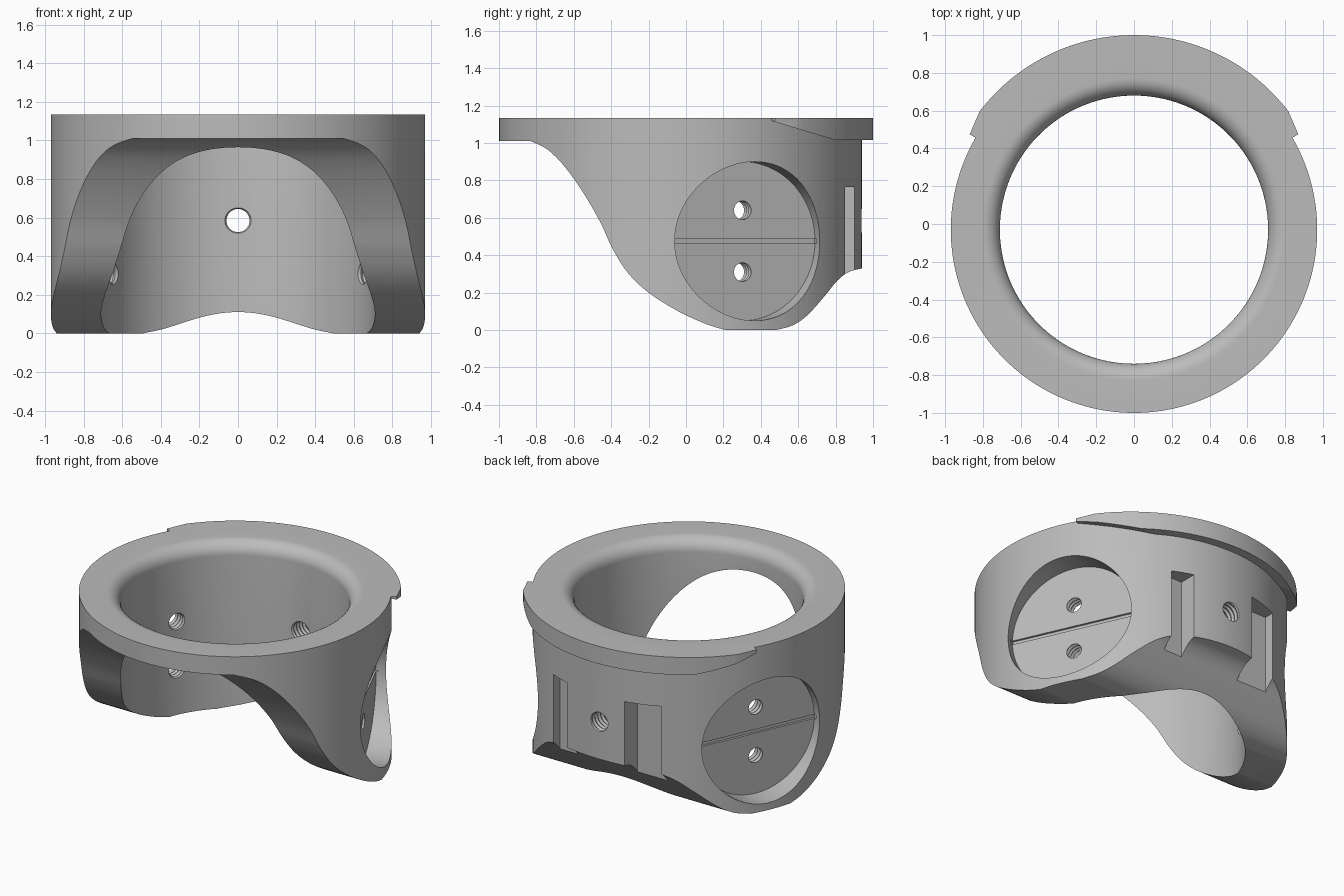
import bpy, bmesh, math
from mathutils import Matrix, Vector

if "Cube" in bpy.data.objects:
    bpy.data.objects.remove(bpy.data.objects["Cube"])

AXIS_Y = -0.03            # the ring is centred slightly forward
OUTER, INNER, TOP = 0.97, 0.71, 1.135
FLANGE_R = 1.03

grey = bpy.data.materials.new("plain_grey")
grey.use_nodes = True
colour = (0.5, 0.5, 0.5, 1)
grey.diffuse_color = colour
grey.node_tree.nodes["Principled BSDF"].inputs["Base Color"].default_value = colour


def finish(name, bm, matrix=Matrix()):
    bmesh.ops.recalc_face_normals(bm, faces=bm.faces)
    bm.transform(matrix)
    mesh = bpy.data.meshes.new(name)
    bm.to_mesh(mesh)
    bm.free()
    obj = bpy.data.objects.new(name, mesh)
    bpy.context.collection.objects.link(obj)
    return obj


def prism(name, points, direction):
    """Extrude a closed outline of 3D points."""
    bm = bmesh.new()
    face = bm.faces.new([bm.verts.new(p) for p in points])
    new = bmesh.ops.extrude_face_region(bm, geom=[face])["geom"]
    verts = [g for g in new if isinstance(g, bmesh.types.BMVert)]
    bmesh.ops.translate(bm, verts=verts, vec=direction)
    return finish(name, bm)


def side_prism(name, outline):
    return prism(name, [(-1.2, y, z) for y, z in outline], (2.4, 0, 0))


def lathe(name, profile, segments, matrix, closed=False):
    """Turn (radius, height) points about local z."""
    bm = bmesh.new()
    rings = []
    for r, z in profile:
        rings.append([bm.verts.new((r * math.cos(a), r * math.sin(a), z))
                      for a in (math.tau * i / segments for i in range(segments))])
    pairs = list(zip(rings, rings[1:]))
    if closed:
        pairs.append((rings[-1], rings[0]))
    else:
        bm.faces.new(rings[0])
        bm.faces.new(rings[-1])
    for low, high in pairs:
        for i in range(segments):
            j = (i + 1) % segments
            bm.faces.new((low[i], low[j], high[j], high[i]))
    return finish(name, bm, matrix)


def box(name, low, high, matrix=Matrix()):
    bm = bmesh.new()
    bmesh.ops.create_cube(bm, size=1)
    low, high = Vector(low), Vector(high)
    for v in bm.verts:
        v.co = (low + high) / 2 + v.co * (high - low)
    return finish(name, bm, matrix)


def combine(obj, other, operation):
    mod = obj.modifiers.new(operation, "BOOLEAN")
    mod.object, mod.operation, mod.solver = other, operation, "EXACT"
    bpy.context.view_layer.objects.active = obj
    bpy.ops.object.modifier_apply(modifier=mod.name)
    bpy.data.objects.remove(other)


def outward(degrees, height):
    """Frame on the ring axis: local z points outward, local y points up."""
    a = math.radians(degrees)
    c, s = math.cos(a), math.sin(a)
    return Matrix(((-s, 0, c, 0), (c, 0, s, AXIS_Y), (0, 1, 0, height), (0, 0, 0, 1)))


def smooth_path(points, steps=6):
    """Catmull-Rom curve through 2D points."""
    pts = [Vector(p) for p in points]
    pts = [pts[0]] + pts + [pts[-1]]
    path = []
    for a, b, c, d in zip(pts, pts[1:], pts[2:], pts[3:]):
        for i in range(steps):
            t = i / steps
            path.append(0.5 * (2 * b + (c - a) * t + (2 * a - 5 * b + 4 * c - d) * t ** 2
                               + (3 * b - a - 3 * c + d) * t ** 3))
    return [tuple(p) for p in path] + [tuple(pts[-1])]


def threaded_hole(degrees, height, radius, start, end, pitch=0.03):
    count = int((end - start) / pitch * 2)
    profile = [(radius + (0.006 if i % 2 else -0.003), start + i * pitch / 2)
               for i in range(count + 1)]
    return lathe("hole_cutter", profile, 32, outward(degrees, height))


# Ring body with a rounded lip at the top of the bore
lip = 0.09
fillet = [(INNER + lip - lip * math.cos(a), TOP - lip + lip * math.sin(a))
          for a in (math.pi / 2 * i / 10 for i in range(11))]
body = lathe("ring_body", [(OUTER, -0.1), (INNER, -0.1)] + fillet + [(OUTER, TOP)],
             160, Matrix.Translation((0, AXIS_Y, 0)), closed=True)

# Swept lower edge: high arch in front, low cheeks, shallow arch behind
front_curve = smooth_path([(-0.83, 1.01), (-0.74, 0.965), (-0.65, 0.875), (-0.55, 0.735),
                           (-0.46, 0.58), (-0.39, 0.43), (-0.31, 0.305), (-0.2, 0.2),
                           (-0.05, 0.105), (0.1, 0.035), (0.21, 0)])
back_curve = smooth_path([(0.48, 0), (0.57, 0.025), (0.65, 0.08), (0.74, 0.18),
                          (0.81, 0.265), (0.87, 0.31), (0.94, 0.33)])
combine(body, side_prism("body_envelope", [(-1.2, 1.01)] + front_curve + back_curve
                         + [(1.2, 0.33), (1.2, 1.5), (-1.2, 1.5)]), "INTERSECT")

# Rear flange with ramped ends
def arc(radius, start, end, n=60):
    return [(radius * math.cos(math.radians(start + (end - start) * i / n)),
             AXIS_Y + radius * math.sin(math.radians(start + (end - start) * i / n)))
            for i in range(n + 1)]

plan = ([(0.845, 0.46), (0.87, 0.475)] + arc(FLANGE_R, 37.5, 142.5)
        + [(-0.87, 0.475), (-0.845, 0.46)] + arc(0.9, 149, 31))
flange = prism("rear_flange", [(x, y, 0.9) for x, y in plan], (0, 0, TOP - 0.9))
combine(flange, side_prism("flange_envelope", [(0.44, 1.125), (0.55, 1.09), (0.8, 1.015),
                                               (1.2, 1.015), (1.2, 1.5), (0.44, 1.5)]), "INTERSECT")
combine(body, flange, "UNION")

# Round flat-bottomed side pockets, each with a groove and two threaded holes
FLOOR = 0.81
for angle in (24.2, 180 - 24.2):
    frame = outward(angle, 0.475)
    combine(body, lathe("pocket_cutter", [(0.425, FLOOR), (0.425, 1.3)], 96, frame), "DIFFERENCE")
    combine(body, box("groove_cutter", (-0.43, -0.013, FLOOR - 0.015),
                      (0.43, 0.013, FLOOR + 0.02), frame), "DIFFERENCE")
    for height in (0.31, 0.64):
        combine(body, threaded_hole(angle, height, 0.053, 0.6, 0.87), "DIFFERENCE")

# Rear threaded hole between two open-bottomed slots
combine(body, threaded_hole(90, 0.585, 0.063, 0.6, 1.1), "DIFFERENCE")
for left, right in ((-0.41, -0.18), (0.27, 0.41)):
    combine(body, box("slot_cutter", (left, 0.78, -0.2), (right, 1.2, 0.765)), "DIFFERENCE")

# Material and shading
body.data.materials.clear()
body.data.materials.append(grey)
for poly in body.data.polygons:
    poly.material_index = 0
bpy.ops.object.select_all(action="DESELECT")
body.select_set(True)
bpy.context.view_layer.objects.active = body
bpy.ops.object.shade_smooth_by_angle(angle=math.radians(25))
